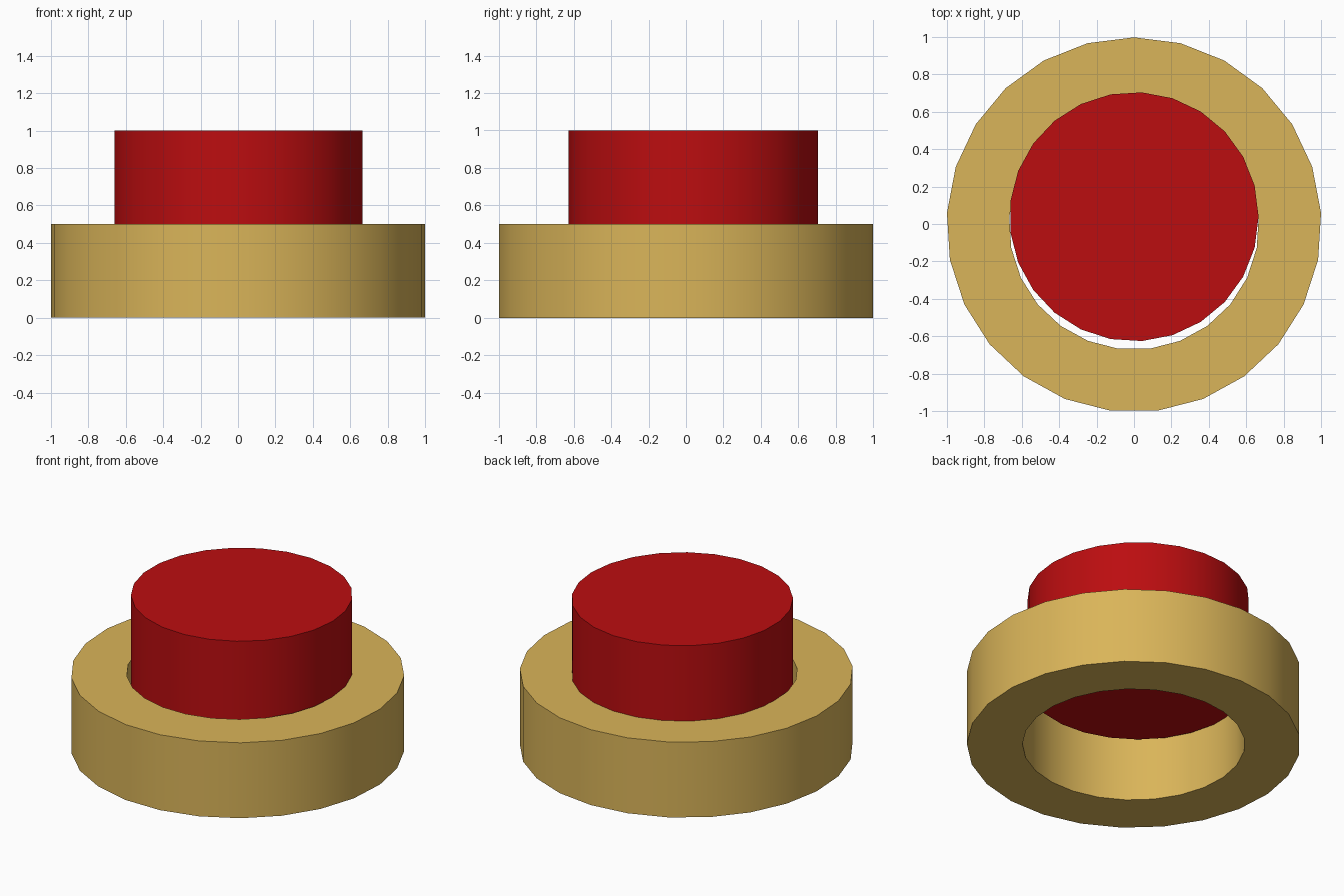
import bpy, bmesh
from math import cos, sin, pi

if "Cube" in bpy.data.objects:
    bpy.data.objects.remove(bpy.data.objects["Cube"])

SIDES = 25


def circle(bm, radius, z, start, cx=0.0, cy=0.0):
    return [bm.verts.new((cx + radius * cos(start + 2 * pi * i / SIDES),
                          cy + radius * sin(start + 2 * pi * i / SIDES), z))
            for i in range(SIDES)]


def bridge(bm, a, b):
    for i in range(SIDES):
        j = (i + 1) % SIDES
        bm.faces.new((a[i], a[j], b[j], b[i]))


def finish(bm, name, color):
    bmesh.ops.recalc_face_normals(bm, faces=bm.faces)
    mesh = bpy.data.meshes.new(name)
    bm.to_mesh(mesh)
    bm.free()
    mat = bpy.data.materials.new(name + "_colour")
    mat.diffuse_color = color
    mat.use_nodes = True
    mat.node_tree.nodes["Principled BSDF"].inputs["Base Color"].default_value = mat.diffuse_color
    mesh.materials.append(mat)
    ob = bpy.data.objects.new(name, mesh)
    bpy.context.collection.objects.link(ob)
    bpy.ops.object.select_all(action='DESELECT')
    ob.select_set(True)
    bpy.context.view_layer.objects.active = ob
    bpy.ops.object.shade_smooth_by_angle()


# Base ring: square section swept round, corner pointing to the back
bm = bmesh.new()
loops = [circle(bm, r, z, pi / 2, cy=-0.004)
         for r, z in ((1.002, 0), (1.002, 0.5), (0.668, 0.5), (0.668, 0))]
for k in range(4):
    bridge(bm, loops[k], loops[(k + 1) % 4])
finish(bm, "base_ring", (0.7, 0.46, 0.1, 1))

# Push button: capped cylinder sunk slightly into the ring, set off-centre
bm = bmesh.new()
low = circle(bm, 0.666, 0.4, 0, cy=0.039)
high = circle(bm, 0.666, 1.0, 0, cy=0.039)
bridge(bm, low, high)
bm.faces.new(low)
bm.faces.new(high)
finish(bm, "push_button", (0.5, 0.004, 0.005, 1))
